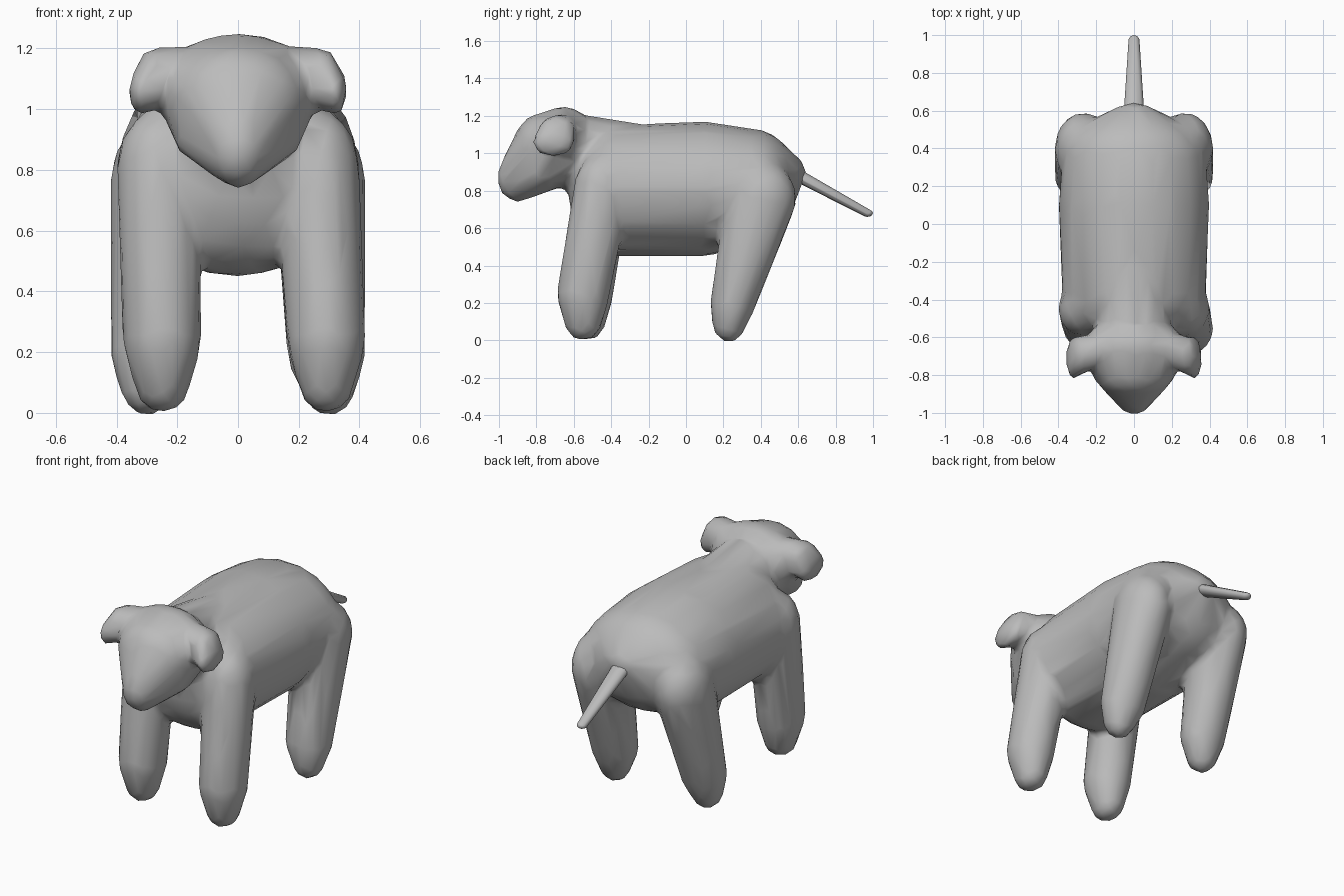
import bpy, bmesh
from mathutils import Matrix

cube = bpy.data.objects.get("Cube")
if cube:
    bpy.data.objects.remove(cube)

grey = bpy.data.materials.new("plain_grey")
grey.use_nodes = True
colour = (0.5, 0.5, 0.5, 1)
grey.diffuse_color = colour
grey.node_tree.nodes["Principled BSDF"].inputs["Base Color"].default_value = colour


def ball(centre, radii):
    """Describe one rounded mass of a body part."""
    return Matrix.Translation(centre) @ Matrix.Diagonal((*radii, 1))


def wrapped_mesh(masses, detail):
    """Return a tight skin wrapped around rounded masses."""
    builder = bmesh.new()
    for mass in masses:
        bmesh.ops.create_icosphere(builder, subdivisions=detail, radius=1, matrix=mass)
    positions = [vert.co.copy() for vert in builder.verts]
    builder.clear()
    points = [builder.verts.new(position) for position in positions]
    hull = bmesh.ops.convex_hull(builder, input=points)
    spare = {item for key in ("geom_interior", "geom_unused") for item in hull[key]
             if isinstance(item, bmesh.types.BMVert)}
    bmesh.ops.delete(builder, geom=list(spare), context="VERTS")
    bmesh.ops.recalc_face_normals(builder, faces=builder.faces)
    mesh = bpy.data.meshes.new("wrapped")
    builder.to_mesh(mesh)
    builder.free()
    return mesh


def finish(name, mesh):
    """Place a finished part in the scene."""
    mesh.name = name
    mesh.materials.append(grey)
    mesh.shade_smooth()
    part = bpy.data.objects.new(name, mesh)
    bpy.context.collection.objects.link(part)
    return part


# Trunk from chest to rump, rising underneath toward the tail
trunk = [
    ball((0, -0.38, 0.8), (0.38, 0.25, 0.35)),
    ball((0, 0.1, 0.81), (0.4, 0.25, 0.36)),
    ball((0, 0.36, 0.84), (0.38, 0.24, 0.29)),
    ball((0, 0.57, 0.9), (0.12, 0.07, 0.08)),
]
neck = [
    ball((0, -0.58, 1), (0.2, 0.18, 0.21)),
    ball((0, -0.2, 0.95), (0.2, 0.2, 0.2)),
]
# Head with broad skull, brow, cheeks and blunt muzzle
head = [
    ball((0, -0.65, 1.06), (0.27, 0.16, 0.19)),
    ball((0, -0.78, 1.04), (0.22, 0.14, 0.17)),
    ball((0, -0.76, 0.9), (0.21, 0.15, 0.1)),
    ball((0, -0.9, 0.87), (0.1, 0.11, 0.13)),
]
parts = [trunk, neck, head]

# Legs from foot to shoulder or hip, and ears folded down from the skull
for side, front_x, front_y in ((-1, 0.25, -0.53), (1, 0.29, -0.55)):
    parts.append([
        ball((side * front_x, front_y, 0.1), (0.09, 0.1, 0.1)),
        ball((side * front_x, front_y, 0.25), (0.13, 0.14, 0.17)),
        ball((side * 0.26, -0.45, 0.8), (0.14, 0.15, 0.2)),
    ])
    parts.append([
        ball((side * 0.3, 0.23, 0.1), (0.09, 0.09, 0.11)),
        ball((side * 0.29, 0.25, 0.2), (0.13, 0.12, 0.13)),
        ball((side * 0.27, 0.4, 0.76), (0.15, 0.19, 0.2)),
    ])
    parts.append([
        ball((side * 0.2, -0.67, 1.13), (0.08, 0.08, 0.08)),
        ball((side * 0.28, -0.69, 1.13), (0.05, 0.1, 0.07)),
        ball((side * 0.32, -0.71, 1.06), (0.04, 0.11, 0.08)),
    ])

# Fuse all of them into one faceted skin
skin = bmesh.new()
for masses in parts:
    skin.from_mesh(wrapped_mesh(masses, 3))
body_mesh = bpy.data.meshes.new("body")
skin.to_mesh(body_mesh)
skin.free()
body = finish("animal_body", body_mesh)
remesh = body.modifiers.new("fuse", "REMESH")
remesh.mode = "VOXEL"
remesh.voxel_size = 0.02
remesh.use_smooth_shade = True
relax = body.modifiers.new("relax", "SMOOTH")
relax.factor = 0.5
relax.iterations = 6
facets = body.modifiers.new("facets", "DECIMATE")
facets.ratio = 0.05

# Thin tapering tail
tail_root = ball((0, 0.6, 0.88), (0.055, 0.05, 0.03))
tail_tip = ball((0, 0.97, 0.68), (0.03, 0.03, 0.02))
finish("tail", wrapped_mesh([tail_root, tail_tip], 2))
